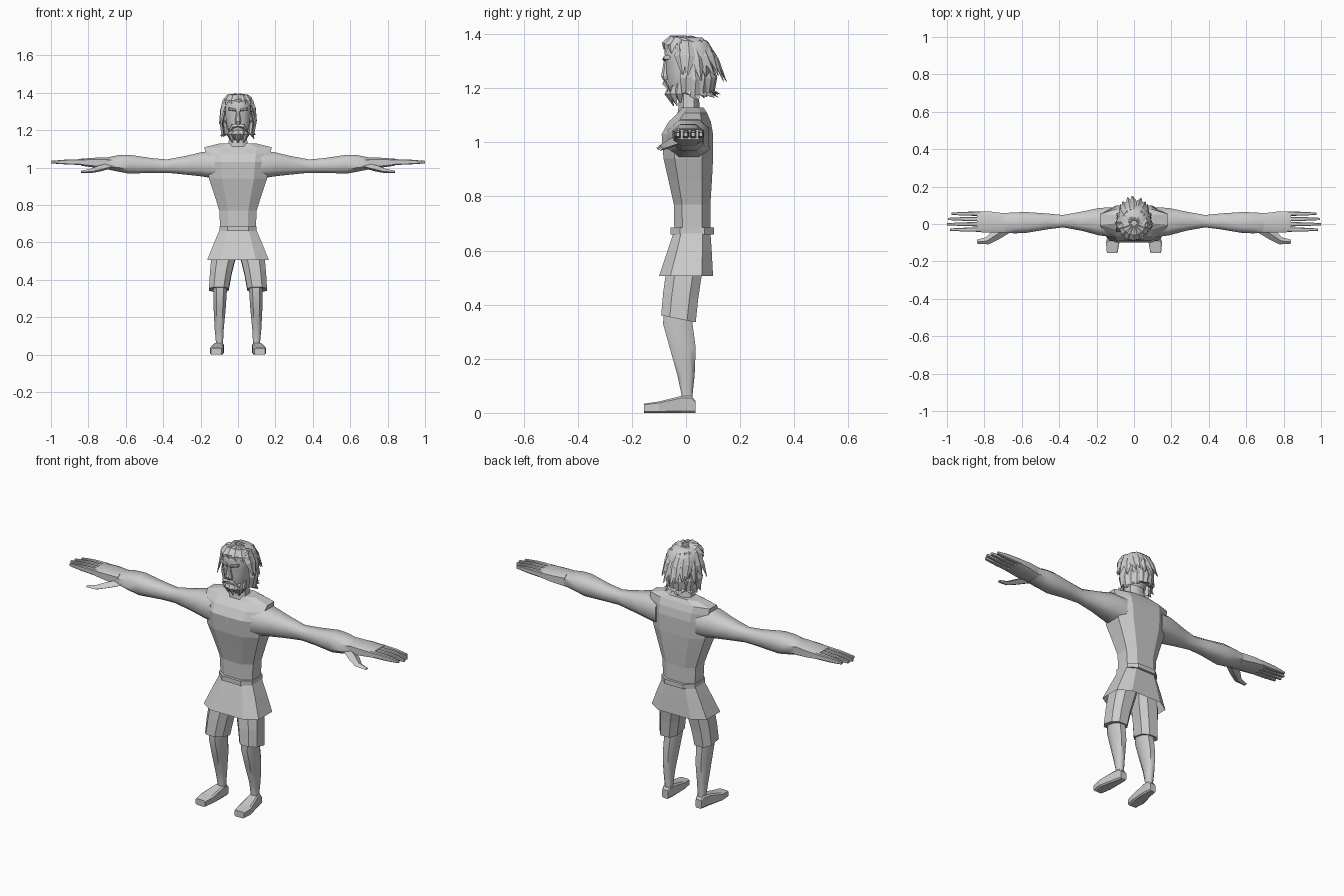
import bpy, bmesh, math, random
from mathutils import Vector

random.seed(4)
HEAD = Vector((0, 0.01, 1.28))


def finish(name, bm, smooth=False, mirror=False):
    bmesh.ops.recalc_face_normals(bm, faces=bm.faces)
    mesh = bpy.data.meshes.new(name)
    bm.to_mesh(mesh)
    bm.free()
    ob = bpy.data.objects.new(name, mesh)
    bpy.context.collection.objects.link(ob)
    if smooth:
        bpy.ops.object.select_all(action='DESELECT')
        ob.select_set(True)
        bpy.context.view_layer.objects.active = ob
        bpy.ops.object.shade_smooth_by_angle(angle=math.radians(50))
    if mirror:
        ob.modifiers.new("Mirror", 'MIRROR')
    return ob


def bridge(bm, rings, cap=True):
    rows = [[bm.verts.new(p) for p in r] for r in rings]
    n = len(rows[0])
    for a, b in zip(rows, rows[1:]):
        for i in range(n):
            j = (i + 1) % n
            bm.faces.new((a[i], a[j], b[j], b[i]))
    if cap:
        bm.faces.new(rows[0])
        bm.faces.new(rows[-1])


def add_loft(bm, axis, sections, k=0.5, cap=True, slope=0):
    """Eight-sided sections (t, a0, a1, b0, b1) stacked along an axis."""
    q = 1 - k
    shape = [(q, -1), (1, -q), (1, q), (q, 1), (-q, 1), (-1, q), (-1, -q), (-q, -1)]
    rings = []
    for t, a0, a1, b0, b1 in sections:
        ring = []
        for u, v in shape:
            a = (a0 + a1) / 2 + u * (a1 - a0) / 2
            b = (b0 + b1) / 2 + v * (b1 - b0) / 2
            ring.append({'z': (a, b, t + slope * b), 'x': (t, a, b), 'y': (a, t, b)}[axis])
        rings.append(ring)
    bridge(bm, rings, cap)


def loft(name, axis, sections, k=0.5, cap=True, slope=0, **kw):
    bm = bmesh.new()
    add_loft(bm, axis, sections, k, cap, slope)
    return finish(name, bm, **kw)


def body(name, rows, **kw):
    """Symmetric loft from (z, half width, front y, back y)."""
    return loft(name, 'z', [(z, -h, h, f, b) for z, h, f, b in rows], **kw)


def add_lock(bm, path, widths, thick, centre=HEAD):
    """Tapered ridge-backed strand along a path."""
    pts = [Vector(p) for p in path]
    rings = []
    for i, p in enumerate(pts):
        tan = (pts[min(i + 1, len(pts) - 1)] - pts[max(i - 1, 0)]).normalized()
        side = tan.cross(p - centre).normalized()
        nor = side.cross(tan).normalized()
        w, t = widths[i], thick * widths[i]
        rings.append([p + side * w, p + nor * t, p - side * w, p - nor * t * 0.7])
    bridge(bm, rings)


# tunic, belt and skirt
body("tunic", [(0.67, .095, -.043, .09), (0.77, .10, -.045, .09), (0.86, .128, -.065, .096),
               (0.94, .155, -.083, .10), (1.03, .166, -.09, .10), (1.075, .174, -.065, .092),
               (1.108, .18, -.03, .078), (1.128, .10, -.015, .065)], k=.45)
body("belt", [(0.66, .10, -.058, .104), (0.685, .10, -.058, .104)], k=.45)
body("skirt", [(0.505, .165, -.10, .10), (0.60, .127, -.068, .095), (0.67, .097, -.045, .09)],
     k=.42, cap=False)

# bare chest in the V neckline
bm = bmesh.new()
v = [bm.verts.new(p) for p in [(-.05, -.034, 1.112), (-.038, -.068, 1.075), (-.018, -.092, 1.03),
     (0, -.09, .985), (.018, -.092, 1.03), (.038, -.068, 1.075), (.05, -.034, 1.112)]]
bm.faces.new((v[0], v[1], v[5], v[6]))
bm.faces.new((v[1], v[2], v[4], v[5]))
bm.faces.new((v[2], v[3], v[4]))
finish("neckline", bm)

# legs
loft("shorts", 'z', [(.60, .0, .10, -.05, .07), (.52, .012, .142, -.072, .058),
                     (.43, .034, .15, -.084, .045), (.342, .05, .155, -.092, .036)],
     k=.5, slope=-.2, mirror=True)
loft("leg", 'z', [(.40, .06, .135, -.078, .02), (.33, .06, .132, -.085, .024),
                  (.24, .066, .13, -.06, .036), (.14, .076, .125, -.032, .032),
                  (.065, .08, .118, -.016, .024), (.03, .08, .118, -.02, .028)],
     smooth=True, mirror=True)
loft("foot", 'y', [(-.155, .088, .145, 0, .034), (-.10, .078, .15, 0, .042),
                   (-.02, .076, .13, 0, .062), (.02, .078, .122, 0, .062),
                   (.035, .082, .118, 0, .045)], k=.25, mirror=True)

# arm and palm
loft("arm", 'x', [(.12, -.07, .09, .94, 1.085), (.19, -.06, .085, .952, 1.083),
                  (.28, -.036, .066, .962, 1.062), (.38, -.018, .048, .972, 1.043),
                  (.46, -.028, .056, .972, 1.05), (.58, -.048, .064, .967, 1.068),
                  (.64, -.05, .062, .978, 1.066), (.70, -.046, .058, .99, 1.054)],
     smooth=True, mirror=True)
loft("palm", 'x', [(.69, -.045, .057, .99, 1.055), (.77, -.046, .067, 1.0, 1.052),
                   (.84, -.043, .066, 1.01, 1.047)], k=.35, smooth=True, mirror=True)

# fingers and thumb
bm = bmesh.new()
for y, end in [(.055, .975), (.027, .995), (-.001, 1.0), (-.03, .985)]:
    add_loft(bm, 'x', [(.82, y - .012, y + .012, 1.013, 1.045), (.91, y - .01, y + .01, 1.016, 1.043),
                       (end, y - .006, y + .006, 1.022, 1.036)], k=.3)
finish("fingers", bm, mirror=True)
bm = bmesh.new()
add_lock(bm, [(.67, -.02, 1.01), (.74, -.06, .992), (.785, -.09, .98), (.838, -.095, .975)],
         [.026, .028, .02, .011], .7, Vector((.75, -.05, 0)))
finish("thumb", bm, smooth=True, mirror=True)

# neck, head and face
body("neck", [(1.08, .062, -.035, .06), (1.13, .05, -.028, .05), (1.22, .046, -.03, .045)], smooth=True)
body("head", [(1.165, .035, -.058, .03), (1.20, .055, -.066, .055), (1.25, .064, -.071, .075),
              (1.29, .068, -.074, .085), (1.335, .068, -.08, .085), (1.365, .06, -.07, .075),
              (1.385, .035, -.04, .05)], smooth=True)
body("nose", [(1.23, .014, -.085, -.06), (1.245, .017, -.092, -.06), (1.30, .008, -.082, -.06)])
loft("ear", 'x', [(.06, .005, .035, 1.25, 1.295), (.084, .012, .042, 1.25, 1.31)], mirror=True)
loft("eyebrow", 'x', [(.01, -.086, -.07, 1.30, 1.313), (.05, -.082, -.06, 1.306, 1.322)], mirror=True)

# moustache and beard
bm = bmesh.new()
add_lock(bm, [(0, -.076, 1.226), (.028, -.078, 1.22), (.05, -.06, 1.19)], [.01, .013, .003], .8)
finish("moustache", bm, mirror=True)
bm = bmesh.new()
for i in range(-3, 4):
    a = i * .42
    s, c = math.sin(a), math.cos(a)
    add_lock(bm, [(.058 * s, -.01 - .05 * c, 1.225 - .025 * c), (.056 * s, -.012 - .056 * c, 1.18),
                  (.042 * s, -.01 - .035 * c, 1.135 + .012 * (i % 2))], [.014, .02, .004], .6)
finish("beard", bm)

# hair: cap, long top layer, lower curls and fringe
body("hair_cap", [(1.24, .068, .02, .092), (1.29, .077, .0, .10), (1.335, .078, -.05, .098),
                  (1.365, .072, -.07, .085), (1.387, .045, -.045, .06)], smooth=True)


def strands(name, count, spread, start, steps, widths, jitter):
    """Fan of locks; steps are (x radius, y radius, z), angle 0 is the back."""
    bm = bmesh.new()
    for i in range(count):
        a = start + spread * i / (count - 1)
        dz = random.uniform(-jitter, jitter)
        path = []
        for n, (rx, ry, z) in enumerate(steps):
            b = a + (random.uniform(-.12, .12) if n == len(steps) - 1 else 0)
            path.append((rx * math.sin(b), ry * math.cos(b), z + dz * n / len(steps)))
        add_lock(bm, path, widths, .45)
    finish(name, bm)


strands("hair_top", 13, 3.5, -1.75, [(.02, .02, 1.39), (.065, .075, 1.366), (.085, .112, 1.31),
        (.10, .15, 1.236)], [.01, .024, .024, .003], .025)
strands("hair_lower", 11, 3.1, -1.55, [(.072, .085, 1.30), (.088, .105, 1.235), (.08, .098, 1.18),
        (.092, .128, 1.165)], [.018, .024, .02, .003], .02)
strands("fringe", 7, 2.6, math.pi - 1.3, [(.015, .01, 1.39), (.055, .055, 1.382), (.078, .082, 1.357),
        (.09, .082, 1.335)], [.012, .024, .02, .004], .012)
